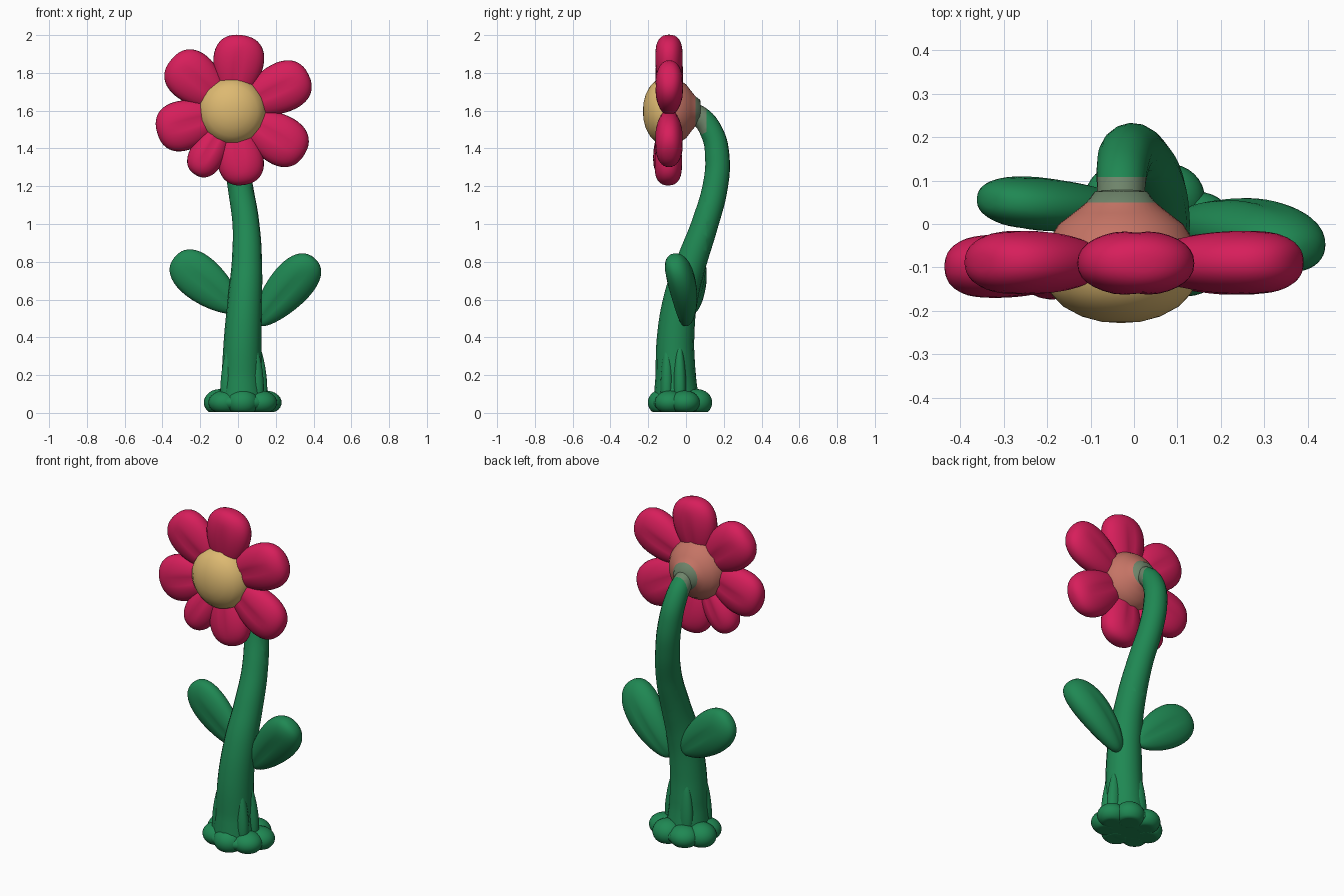
import bpy, bmesh, math
from mathutils import Vector

if "Cube" in bpy.data.objects:
    bpy.data.objects.remove(bpy.data.objects["Cube"])


def material(name, srgb):
    m = bpy.data.materials.new(name)
    lin = [((c / 255 + 0.055) / 1.055) ** 2.4 for c in srgb]
    m.diffuse_color = (*lin, 1)
    m.use_nodes = True
    m.node_tree.nodes["Principled BSDF"].inputs["Base Color"].default_value = m.diffuse_color
    return m


GREEN = material("leaf green", (31, 136, 83))
CRIMSON = material("petal crimson", (215, 30, 91))
TAN = material("centre tan", (221, 185, 113))
PINK = material("dusty pink", (197, 116, 101))
SAGE = material("sage", (110, 132, 106))


def finish(name, bm, mats):
    bmesh.ops.recalc_face_normals(bm, faces=bm.faces)
    for f in bm.faces:
        f.smooth = True
    me = bpy.data.meshes.new(name)
    bm.to_mesh(me)
    bm.free()
    for m in mats:
        me.materials.append(m)
    ob = bpy.data.objects.new(name, me)
    bpy.context.collection.objects.link(ob)
    return ob


def lobe(name, base, tip, half_width, half_thick, mat, taper=0.25, groove=0.0, bend=0.0, tilt=0.0):
    """Plump egg-shaped pad from base to tip, wider at the tip, thin along y."""
    base, tip = Vector(base), Vector(tip)
    axis = tip - base
    d = axis.normalized()
    side = d.cross(Vector((0, 1, 0))).normalized()
    normal = side.cross(d).normalized()
    side, normal = (side * math.cos(tilt) + normal * math.sin(tilt),
                    normal * math.cos(tilt) - side * math.sin(tilt))
    mid = (base + tip) / 2
    bm = bmesh.new()
    bmesh.ops.create_uvsphere(bm, u_segments=32, v_segments=24, radius=1)
    for v in bm.verts:
        x, y, z = v.co
        w = (1 + taper * z) * max(1 - z * z, 0.001) ** -0.07
        # shallow crease along the middle
        g = 1 - groove * math.exp(-(x / 0.16) ** 2) * max(0, 1 - (z + 0.3) ** 2)
        y = math.copysign(abs(y) ** 0.88, y)
        v.co = (mid + axis * (z / 2) + side * (x * half_width * w)
                + normal * (y * half_thick * w * g + bend * (1 - z * z)))
    return finish(name, bm, [mat])


# Petals: tip x, y, tip z, half width
C = Vector((-0.03, -0.09, 1.597))
petals = [(0.02, -0.09, 2.0, 0.13), (-0.352, -0.088, 1.872, 0.13), (-0.428, -0.1, 1.482, 0.128),
          (-0.225, -0.105, 1.26, 0.09), (0.035, -0.095, 1.207, 0.118),
          (0.352, -0.09, 1.368, 0.128), (0.374, -0.088, 1.79, 0.128)]
for i, (x, y, z, w) in enumerate(petals):
    tip = Vector((x, y, z))
    start = C + (tip - C).normalized() * 0.06
    lobe(f"petal_{i + 1}", start, tip, w, 0.073, CRIMSON, groove=0.14)

# Flower centre: domed disc turned around y, tan in front and pink behind
profile = [(-0.228, 0.0), (-0.225, 0.045), (-0.213, 0.09), (-0.19, 0.133), (-0.16, 0.162),
           (-0.12, 0.177), (-0.08, 0.178), (-0.04, 0.168), (0.0, 0.143), (0.025, 0.11),
           (0.05, 0.078), (0.075, 0.056), (0.08, 0.0)]
bm = bmesh.new()
vs = [bm.verts.new((C.x + r, y, C.z - max(0, y) * 0.3)) for y, r in profile]
es = [bm.edges.new(p) for p in zip(vs, vs[1:])]
bmesh.ops.spin(bm, geom=vs + es, cent=C, axis=(0, 1, 0), angle=math.tau, steps=40)
bmesh.ops.remove_doubles(bm, verts=bm.verts, dist=0.0005)
for f in bm.faces:
    y = f.calc_center_median().y
    f.material_index = 0 if y < -0.08 else 1 if y < 0.05 else 2
finish("flower_centre", bm, [TAN, PINK, SAGE])

# Stem: swept curve with varying radius, sage where it meets the flower
path = [(0.02, -0.05, 0.03, 0.125), (0.02, -0.055, 0.2, 0.106), (0.025, -0.055, 0.4, 0.099),
        (0.038, -0.025, 0.62, 0.09), (0.047, 0.03, 0.8, 0.08), (0.042, 0.1, 1.0, 0.071),
        (0.012, 0.155, 1.2, 0.067), (-0.01, 0.166, 1.35, 0.065), (-0.025, 0.139, 1.48, 0.061),
        (-0.03, 0.065, 1.575, 0.055), (-0.03, -0.03, 1.6, 0.05)]
cu = bpy.data.curves.new("stem_path", 'CURVE')
cu.dimensions = '3D'
cu.bevel_depth = 1
cu.bevel_resolution = 6
cu.resolution_u = 8
cu.use_fill_caps = True
sp = cu.splines.new('BEZIER')
sp.bezier_points.add(len(path) - 1)
for p, (x, y, z, r) in zip(sp.bezier_points, path):
    p.co = (x, y, z)
    p.radius = r
    p.handle_left_type = p.handle_right_type = 'AUTO'
helper = bpy.data.objects.new("stem_path", cu)
bpy.context.collection.objects.link(helper)
bpy.context.view_layer.update()
dg = bpy.context.evaluated_depsgraph_get()
me = bpy.data.meshes.new_from_object(helper.evaluated_get(dg))
bm = bmesh.new()
bm.from_mesh(me)
bpy.data.objects.remove(helper)
bmesh.ops.bisect_plane(bm, geom=bm.verts[:] + bm.edges[:] + bm.faces[:],
                       plane_co=(0, 0.108, 0), plane_no=(0, 1, 0))
for f in bm.faces:
    c = f.calc_center_median()
    f.material_index = 1 if c.z > 1.48 and c.y < 0.108 else 0
finish("stem", bm, [GREEN, SAGE])

# Leaves
lobe("left_leaf", (0.0, 0.03, 0.545), (-0.335, 0.055, 0.825), 0.115, 0.06, GREEN,
     groove=0.12, tilt=0.1)
lobe("right_leaf", (0.1, 0.0, 0.47), (0.405, -0.065, 0.818), 0.11, 0.073, GREEN,
     groove=0.12, bend=0.02, tilt=-0.1)

# Foot: flat pad and ring of flattened lobes, with a few roots running up the stem
def foot_blob(name, cx, cy, rx, ry, top):
    bm = bmesh.new()
    bmesh.ops.create_uvsphere(bm, u_segments=32, v_segments=16, radius=1)
    for v in bm.verts:
        x, y, z = v.co
        v.co = (cx + rx * x, cy + ry * y, max(0.006, 0.055 + (top - 0.055) * z))
    finish(name, bm, [GREEN])


foot_blob("foot_pad", 0.025, -0.03, 0.185, 0.155, 0.12)
N = 7
for i in range(N):
    a = math.tau * (i + 0.25) / N
    ca, sa = math.cos(a), math.sin(a)
    foot_blob(f"foot_lobe_{i + 1}", 0.025 + 0.125 * ca, -0.027 + 0.095 * sa,
              0.084, 0.08, 0.118 + 0.008 * (i % 2))
    if i % 2 == 0:
        lobe(f"root_{i + 1}", (0.022 + 0.082 * ca, -0.052 + 0.075 * sa, 0.36),
             (0.022 + 0.1 * ca, -0.05 + 0.085 * sa, 0.03), 0.04, 0.032, GREEN)
